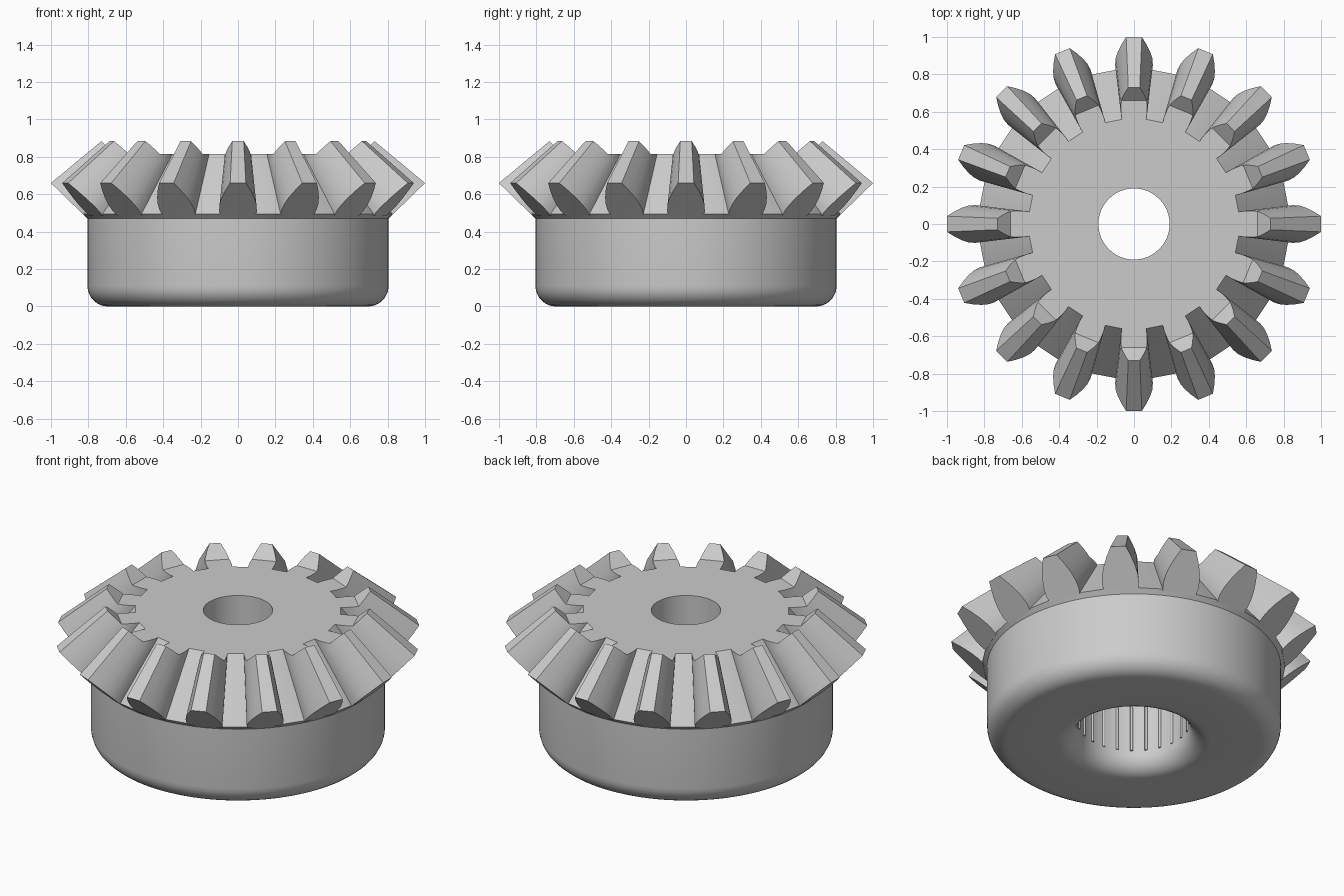
import bpy, bmesh, math
from mathutils import Matrix, Vector

if "Cube" in bpy.data.objects:
    bpy.data.objects.remove(bpy.data.objects["Cube"])

steel = bpy.data.materials.new("grey steel")
steel.use_nodes = True
GREY = (0.6, 0.6, 0.6, 1)
steel.diffuse_color = GREY
steel.node_tree.nodes["Principled BSDF"].inputs["Base Color"].default_value = GREY

TEETH = 16
PITCH = 2 * math.pi / TEETH
GAP = math.radians(4.6)          # half angle of the flat floor between teeth
APEX = Vector((0, 0, 1.49))      # point where all tooth lines meet
TOP, SEAT = 0.815, 0.47          # top face and joint between body and crown
BORE, SOCKET, BODY, FILLET = 0.19, 0.308, 0.805, 0.11


def finish(bm, name, angle=30):
    bmesh.ops.recalc_face_normals(bm, faces=bm.faces)
    mesh = bpy.data.meshes.new(name)
    bm.to_mesh(mesh)
    bm.free()
    mesh.materials.append(steel)
    ob = bpy.data.objects.new(name, mesh)
    bpy.context.collection.objects.link(ob)
    bpy.ops.object.select_all(action="DESELECT")
    ob.select_set(True)
    bpy.context.view_layer.objects.active = ob
    bpy.ops.object.shade_smooth_by_angle(angle=math.radians(angle))
    return ob


def lathe(profile, angles, radius_scale=lambda r, i: 1):
    """Revolve a closed (r, z) profile through the listed angles."""
    bm = bmesh.new()
    rings = []
    for i, a in enumerate(angles):
        ring = []
        for r, z in profile:
            q = r * radius_scale(r, i)
            ring.append(bm.verts.new((q * math.sin(a), q * math.cos(a), z)))
        rings.append(ring)
    n = len(profile)
    for i, ring in enumerate(rings):
        nxt = rings[(i + 1) % len(rings)]
        for j in range(n):
            k = (j + 1) % n
            bm.faces.new((ring[j], ring[k], nxt[k], nxt[j]))
    return bm


def fillet(cr, start, end, steps=8):
    return [(cr + FILLET * math.cos(a), FILLET + FILLET * math.sin(a))
            for a in (start + (end - start) * i / steps for i in range(steps + 1))]


# Hub body with rounded lower edges and a wide socket
body_profile = [(SOCKET, SEAT)]
body_profile += fillet(SOCKET + FILLET, math.pi, 1.5 * math.pi)
body_profile += fillet(BODY - FILLET, 1.5 * math.pi, 2 * math.pi)
body_profile += [(BODY, SEAT)]
finish(lathe(body_profile, [2 * math.pi * i / 96 for i in range(96)]), "hub_body")

# Conical crown with a flat floor strip in every gap
crown_profile = [(BORE, SEAT), (BORE, TOP), (0.563, TOP), (0.83, 0.495), (BODY, SEAT)]
half = PITCH / 2
steps = (0, half - GAP, half, half + GAP)
crown_angles = [t * PITCH + s for t in range(TEETH) for s in steps]
finish(lathe(crown_profile, crown_angles,
             lambda r, i: math.cos(GAP) if r > 0.5 and i % 4 == 2 else 1), "crown")

# Tooth outline on the outer end: (radius, half width) from root to tip
flank = [(0.822, 0.094), (0.85, 0.101), (0.885, 0.098), (0.92, 0.087),
         (0.96, 0.067), (1.0, 0.042)]
outline = [Vector((w, r, SEAT + (r - BODY) * 0.974)) for r, w in flank]
outline += [Vector((-p.x, p.y, p.z)) for p in reversed(outline)]


def loft(bm, s0, s1, turn):
    """Join two copies of the outline shrunk towards the apex."""
    a, b = ([bm.verts.new(turn @ APEX.lerp(p, s)) for p in outline] for s in (s0, s1))
    faces = [bm.faces.new(a), bm.faces.new(b)]
    n = len(outline)
    for i in range(n):
        j = (i + 1) % n
        faces.append(bm.faces.new((a[i], a[j], b[j], b[i])))
    return faces


# Teeth
teeth = bmesh.new()
for t in range(TEETH):
    loft(teeth, 1.0, 0.73, Matrix.Rotation(t * PITCH, 4, "Z"))
finish(teeth, "teeth", 22)

# Tooth roots running inward, trimmed level with the top face
roots = bmesh.new()
for t in range(TEETH):
    loft(roots, 0.73, 0.665, Matrix.Rotation(t * PITCH, 4, "Z"))
cut = bmesh.ops.bisect_plane(roots, geom=roots.verts[:] + roots.edges[:] + roots.faces[:],
                             plane_co=(0, 0, TOP), plane_no=(0, 0, 1), clear_outer=True)
rim = [e for e in roots.edges if e.is_boundary]
bmesh.ops.holes_fill(roots, edges=rim, sides=0)
finish(roots, "tooth_roots", 22)

# Fine splines inside the socket
splines = bmesh.new()
COUNT = 24
for i in range(COUNT):
    a = 2 * math.pi * (i + 0.5) / COUNT
    low = FILLET + 0.01
    place = Matrix.Translation((SOCKET * math.sin(a), SOCKET * math.cos(a), (low + SEAT) / 2))
    bmesh.ops.create_cone(splines, cap_ends=True, segments=8, radius1=0.008, radius2=0.008,
                          depth=SEAT - low, matrix=place)
finish(splines, "socket_splines", 50)
